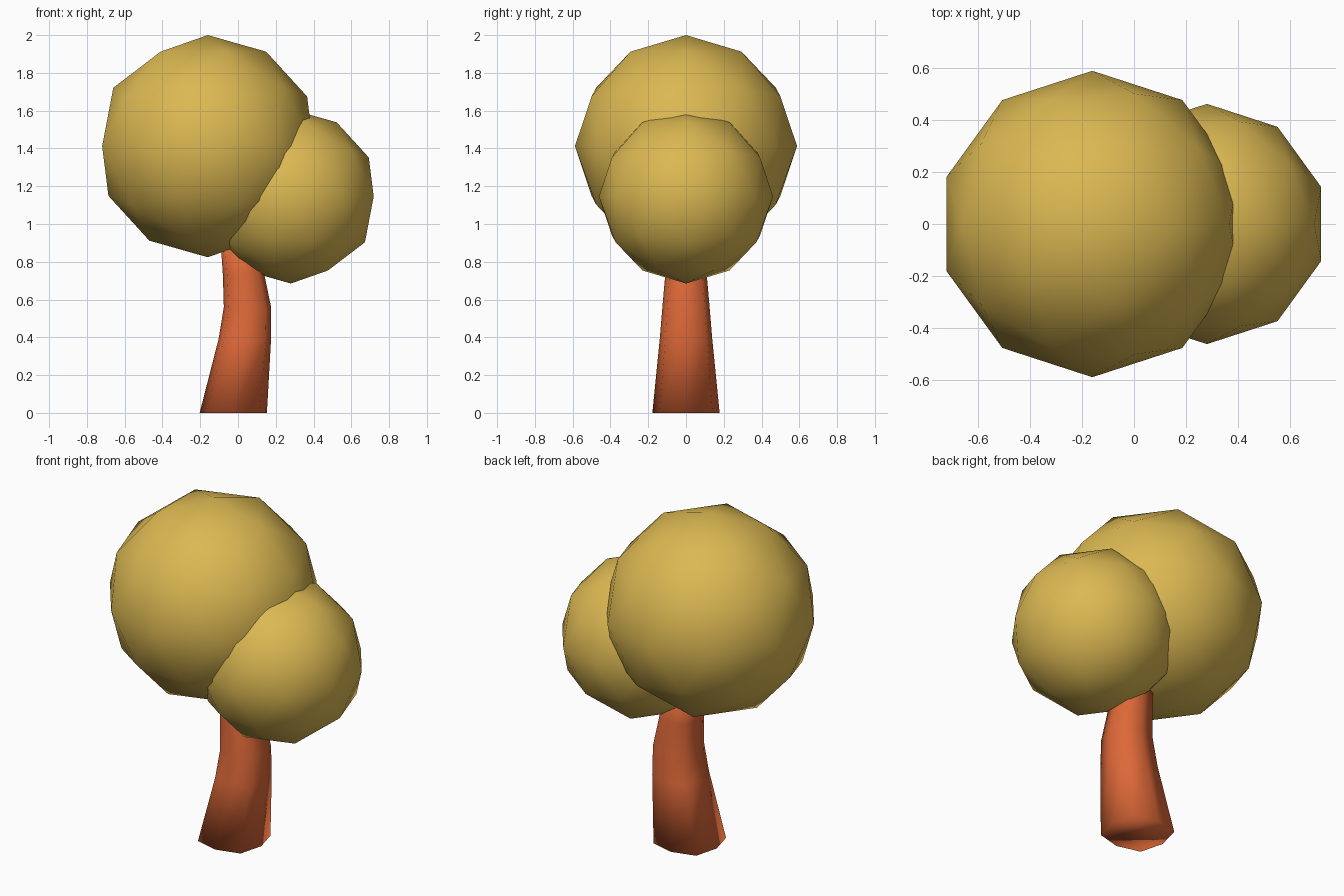
import bpy, bmesh, math

if "Cube" in bpy.data.objects:
    bpy.data.objects.remove(bpy.data.objects["Cube"])


def material(name, color):
    mat = bpy.data.materials.new(name)
    mat.diffuse_color = color
    mat.use_nodes = True
    mat.node_tree.nodes["Principled BSDF"].inputs["Base Color"].default_value = mat.diffuse_color
    return mat


leaf = material("leaf_yellow", (0.71, 0.48, 0.085, 1))
bark = material("bark_orange", (0.73, 0.14, 0.04, 1))


def crown(name, radius, location):
    bpy.ops.mesh.primitive_ico_sphere_add(subdivisions=2, radius=radius, location=location)
    obj = bpy.context.object
    obj.name = name
    obj.data.materials.append(leaf)
    bpy.ops.object.shade_smooth()


# Two overlapping low-poly leaf balls
crown("large_crown", 0.588, (-0.16, 0, 1.412))
crown("small_crown", 0.461, (0.28, 0, 1.146))

# Bent, tapering trunk: eight-sided, slightly squared rings (x centre, z, half width)
rings = [(-0.025, 0, 0.178), (0.036, 0.39, 0.139), (0.05, 0.56, 0.125),
         (0.03, 0.73, 0.110), (0.0, 0.95, 0.095)]
bm = bmesh.new()
loops = []
for cx, z, r in rings:
    loop = []
    for i in range(8):
        a = i * math.pi / 4
        rr = r * (1.12 if i % 2 else 1.0)
        loop.append(bm.verts.new((cx + rr * math.cos(a), rr * math.sin(a), z)))
    loops.append(loop)
for low, high in zip(loops, loops[1:]):
    for i in range(8):
        j = (i + 1) % 8
        bm.faces.new((low[i], low[j], high[j], high[i]))
bm.faces.new(loops[0][::-1])
bm.faces.new(loops[-1])
for f in bm.faces:
    f.smooth = True
mesh = bpy.data.meshes.new("trunk")
bm.to_mesh(mesh)
bm.free()
mesh.materials.append(bark)
trunk = bpy.data.objects.new("trunk", mesh)
bpy.context.collection.objects.link(trunk)
